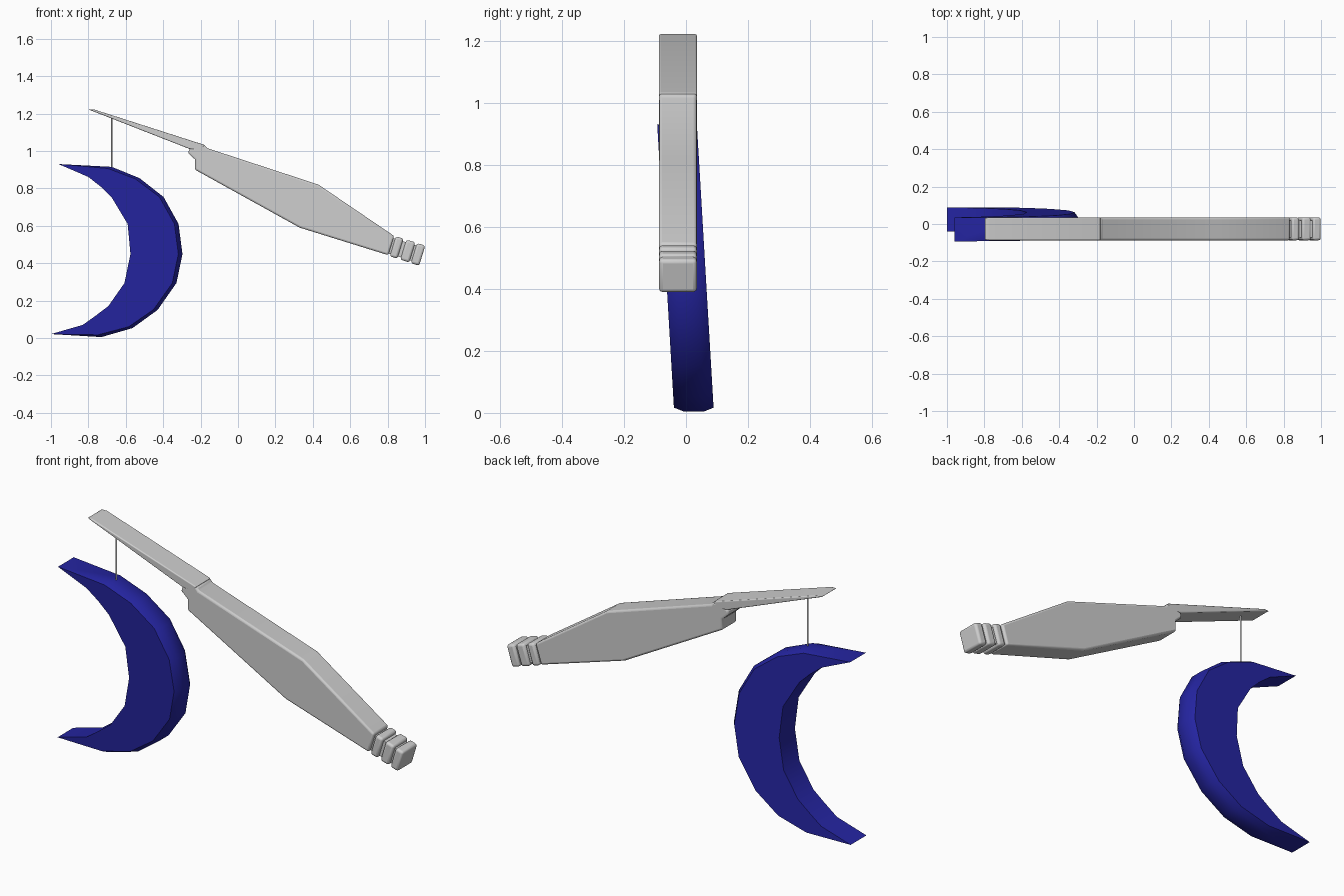
import bpy, bmesh, math
from mathutils import Vector

if "Cube" in bpy.data.objects:
    bpy.data.objects.remove(bpy.data.objects["Cube"])


def material(name, rgb):
    m = bpy.data.materials.new(name)
    m.use_nodes = True
    m.diffuse_color = (*rgb, 1)
    m.node_tree.nodes["Principled BSDF"].inputs["Base Color"].default_value = (*rgb, 1)
    return m


GREY = material("light grey", (0.62, 0.62, 0.62))
BLUE = material("deep blue", (0.018, 0.018, 0.36))
Y_FRONT, Y_BACK = -0.087, 0.035
Y_MID = (Y_FRONT + Y_BACK) / 2


def finish(name, bm, mat, bevel=0.0, angle=40):
    bmesh.ops.recalc_face_normals(bm, faces=bm.faces)
    me = bpy.data.meshes.new(name)
    bm.to_mesh(me)
    bm.free()
    ob = bpy.data.objects.new(name, me)
    bpy.context.collection.objects.link(ob)
    me.materials.append(mat)
    bpy.ops.object.select_all(action="DESELECT")
    ob.select_set(True)
    bpy.context.view_layer.objects.active = ob
    if bevel:
        mod = ob.modifiers.new("Bevel", "BEVEL")
        mod.width, mod.segments = bevel, 3
        mod.limit_method, mod.angle_limit = "ANGLE", math.radians(60)
    bpy.ops.object.shade_smooth_by_angle(angle=math.radians(angle))
    return ob


def slab(name, outline, bevel):
    """Extrude an x-z outline through the depth of the arm."""
    bm = bmesh.new()
    face = bm.faces.new([bm.verts.new((x, Y_FRONT, z)) for x, z in outline])
    ext = bmesh.ops.extrude_face_region(bm, geom=[face])
    new = [v for v in ext["geom"] if isinstance(v, bmesh.types.BMVert)]
    bmesh.ops.translate(bm, verts=new, vec=(0, Y_BACK - Y_FRONT, 0))
    return finish(name, bm, GREY, bevel)


# Arm: tapering thin bar and broad body
slab("arm_bar", [(-0.80, 1.222), (-0.77, 1.222), (-0.178, 1.032),
                 (-0.20, 1.0), (-0.262, 1.012)], 0.005)
slab("arm_body", [(-0.262, 1.012), (-0.178, 1.032), (-0.165, 1.015), (0.43, 0.82),
                  (0.835, 0.545), (0.803, 0.443), (0.33, 0.59), (-0.23, 0.90),
                  (-0.23, 0.955), (-0.265, 0.987)], 0.010)


# End knob: three rounded blocks on a slimmer core, all along one tilted axis
TILT = math.radians(17)


def block(name, x, z, length, height, depth, bevel):
    bm = bmesh.new()
    bmesh.ops.create_cube(bm, size=1)
    bmesh.ops.scale(bm, vec=(length, depth, height), verts=bm.verts)
    ob = finish(name, bm, GREY, bevel)
    ob.location = (x, Y_MID, z)
    ob.rotation_euler = (0, TILT, 0)


DEPTH = Y_BACK - Y_FRONT
block("knob_core", 0.89, 0.470, 0.16, 0.086, DEPTH - 0.03, 0)
block("knob_ring_1", 0.848, 0.484, 0.042, 0.112, DEPTH, 0.012)
block("knob_ring_2", 0.908, 0.465, 0.050, 0.112, DEPTH, 0.012)
block("knob_end", 0.963, 0.447, 0.046, 0.112, DEPTH, 0.012)

# Hanging string
bm = bmesh.new()
bmesh.ops.create_cone(bm, cap_ends=True, segments=10, radius1=0.0045, radius2=0.0045, depth=0.27)
string = finish("string", bm, GREY)
string.location = (-0.675, Y_MID, 1.041)

# Crescent: chamfered cross-sections between two tips, leaning back at the bottom
outer = [(-0.675, 0.915), (-0.527, 0.855), (-0.398, 0.754), (-0.318, 0.61), (-0.297, 0.449),
         (-0.329, 0.294), (-0.43, 0.15), (-0.564, 0.053), (-0.73, 0.005)]
inner = [(-0.80, 0.861), (-0.735, 0.81), (-0.677, 0.754), (-0.59, 0.61), (-0.575, 0.449),
         (-0.607, 0.294), (-0.693, 0.171), (-0.76, 0.12), (-0.83, 0.07)]
tips = [(-0.96, 0.93), (-1.0, 0.021)]
HALF, CHAMFER = 0.064, 0.022


def lean(x, y, z):
    return Vector((x, y + 0.026 - 0.059 * z, z))


bm = bmesh.new()
rings = []
for (ox, oz), (ix, iz) in zip(outer, inner):
    o, i = Vector((ox, 0, oz)), Vector((ix, 0, iz))
    s = o + (i - o).normalized() * CHAMFER
    section = [(i, -HALF), (s, -HALF), (o, -HALF + 0.03),
               (o, HALF - 0.03), (s, HALF), (i, HALF)]
    rings.append([bm.verts.new(lean(p.x, y, p.z)) for p, y in section])
for a, b in zip(rings, rings[1:]):
    for k in range(6):
        n = (k + 1) % 6
        bm.faces.new((a[k], a[n], b[n], b[k]))
for (x, z), r in zip(tips, (rings[0], rings[-1])):
    f, b = (bm.verts.new(lean(x, y, z)) for y in (-HALF, HALF))
    for face in ((f, r[0], r[1]), (f, r[1], r[2]), (f, r[2], r[3], b),
                 (b, r[3], r[4]), (b, r[4], r[5]), (b, r[5], r[0], f)):
        bm.faces.new(face)
finish("crescent", bm, BLUE, angle=50)
